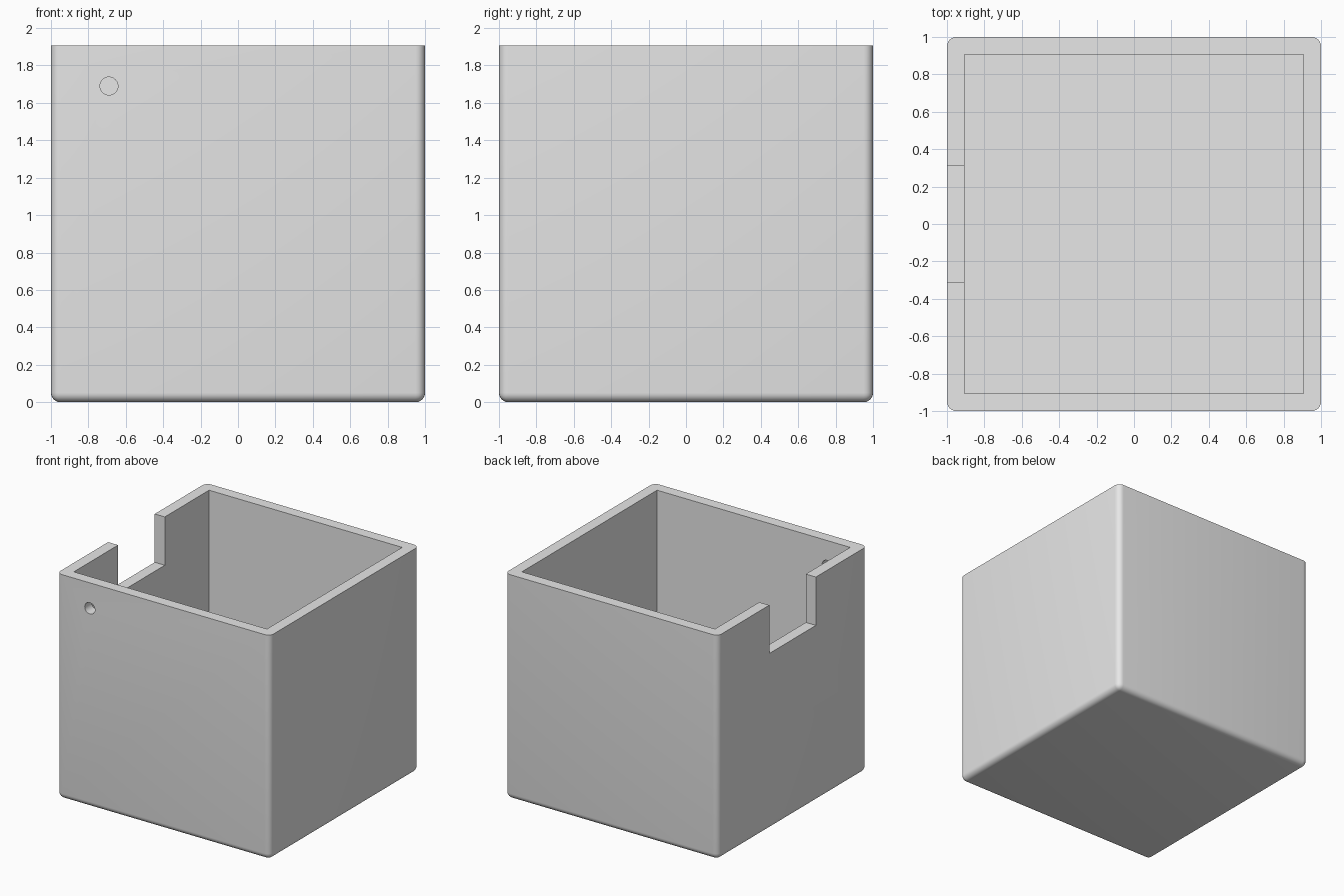
import bpy
import bmesh
from math import pi, radians
from mathutils import Matrix

if "Cube" in bpy.data.objects:
    bpy.data.objects.remove(bpy.data.objects["Cube"], do_unlink=True)

HEIGHT = 1.906
WALL = 0.094
ROUND = 0.05
INNER = 1 - WALL

grey = bpy.data.materials.new("plain grey")
grey.use_nodes = True
grey.diffuse_color = (0.8, 0.8, 0.8, 1)
grey.node_tree.nodes["Principled BSDF"].inputs["Base Color"].default_value = (0.8, 0.8, 0.8, 1)


def add_object(name, bm):
    mesh = bpy.data.meshes.new(name)
    bm.to_mesh(mesh)
    bm.free()
    mesh.materials.append(grey)
    obj = bpy.data.objects.new(name, mesh)
    bpy.context.collection.objects.link(obj)
    return obj


def block(low, high):
    """Box between two opposite corners."""
    bm = bmesh.new()
    bmesh.ops.create_cube(bm, size=1)
    for v in bm.verts:
        v.co = [h if c > 0 else l for c, l, h in zip(v.co, low, high)]
    return bm


# Outer body, rounded everywhere except around the top rim
bm = block((-1, -1, 0), (1, 1, HEIGHT))
soft = [e for e in bm.edges if min(v.co.z for v in e.verts) < HEIGHT / 2]
bmesh.ops.bevel(bm, geom=soft, offset=ROUND, segments=6, profile=0.5, affect='EDGES')
box = add_object("open_box", bm)

# Cavity, side notch and small round hole in the front wall
cavity = block((-INNER, -INNER, WALL), (INNER, INNER, HEIGHT + 1))
notch = block((-1.5, -0.3125, HEIGHT - 0.41), (-0.5, 0.3125, HEIGHT + 1))
hole = bmesh.new()
bmesh.ops.create_cone(hole, cap_ends=True, segments=32, radius1=0.048, radius2=0.048, depth=0.6,
                      matrix=Matrix.Translation((-0.69, -1, 1.69)) @ Matrix.Rotation(pi / 2, 4, 'X'))

bpy.context.view_layer.objects.active = box
for name, shape in (("cavity", cavity), ("notch", notch), ("hole", hole)):
    cutter = add_object(name + "_cutter", shape)
    cutter.hide_render = True
    cut = box.modifiers.new(name, 'BOOLEAN')
    cut.operation = 'DIFFERENCE'
    cut.solver = 'EXACT'
    cut.object = cutter
    bpy.ops.object.modifier_apply(modifier=cut.name)
    bpy.data.objects.remove(cutter, do_unlink=True)

# Smooth rounded corners, crisp cut edges
bpy.ops.object.select_all(action='DESELECT')
box.select_set(True)
bpy.ops.object.shade_smooth_by_angle(angle=radians(30))
